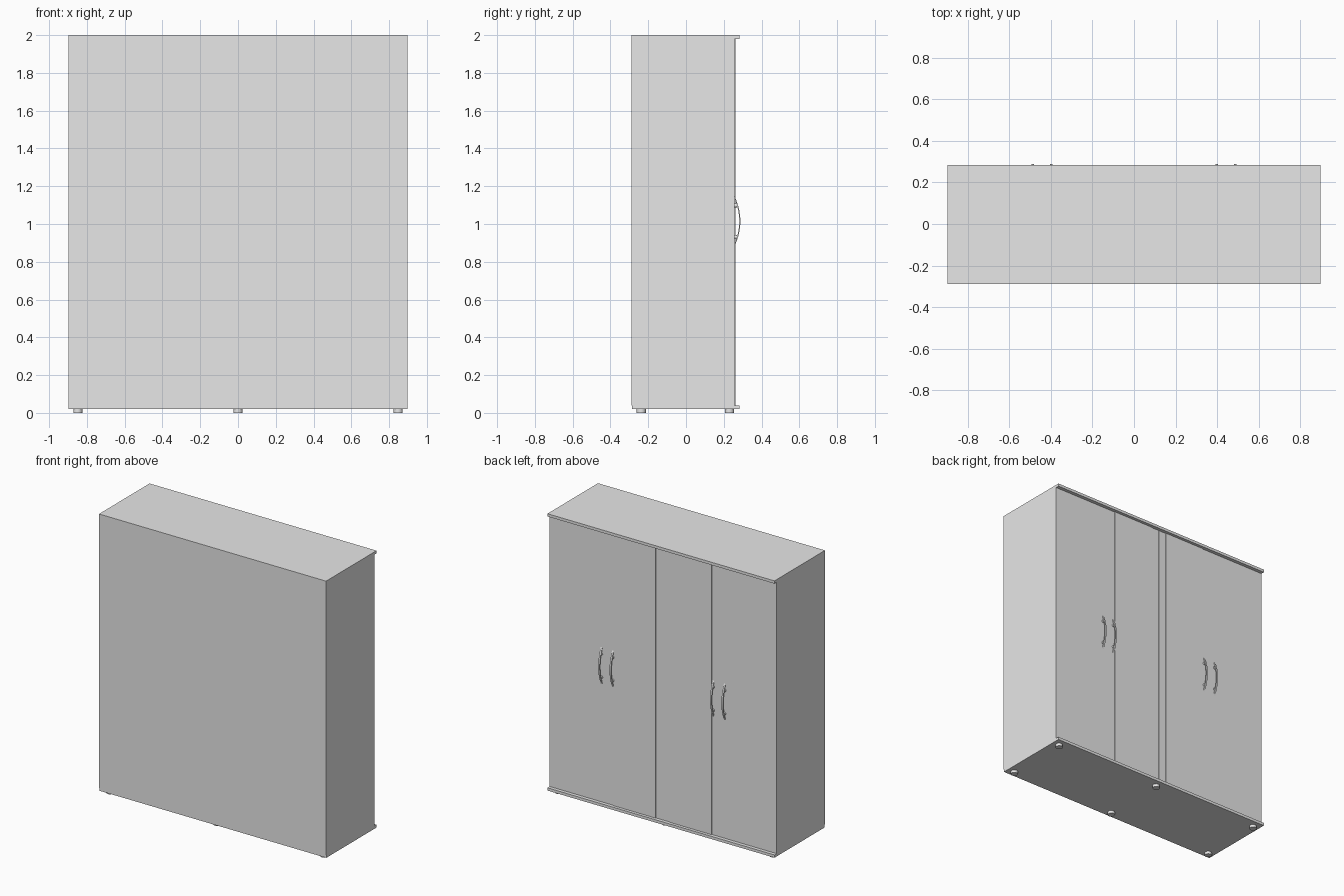
import bpy, bmesh, math
from mathutils import Matrix

if "Cube" in bpy.data.objects:
    bpy.data.objects.remove(bpy.data.objects["Cube"], do_unlink=True)

grey = bpy.data.materials.new("light_grey")
grey.use_nodes = True
grey.diffuse_color = (0.8, 0.8, 0.8, 1)
grey.node_tree.nodes["Principled BSDF"].inputs["Base Color"].default_value = (0.8, 0.8, 0.8, 1)

HALF_W, BACK, FACE, LIP = 0.898, -0.288, 0.258, 0.283
BOTTOM, TOP, BOARD = 0.02, 2.0, 0.02


def finish(name, bm):
    bmesh.ops.recalc_face_normals(bm, faces=bm.faces)
    mesh = bpy.data.meshes.new(name)
    bm.to_mesh(mesh)
    bm.free()
    mesh.materials.append(grey)
    obj = bpy.data.objects.new(name, mesh)
    bpy.context.collection.objects.link(obj)
    return obj


def box(name, x, y, z):
    """Box from (min, max) pairs."""
    bm = bmesh.new()
    bmesh.ops.create_cube(bm, size=1)
    for v in bm.verts:
        for i, (low, high) in enumerate((x, y, z)):
            v.co[i] = low if v.co[i] < 0 else high
    return finish(name, bm)


def add_cylinder(bm, radius, depth, centre, along_y=False):
    turn = Matrix.Rotation(math.pi / 2 if along_y else 0, 4, "X")
    bmesh.ops.create_cone(bm, cap_ends=True, segments=20, radius1=radius, radius2=radius,
                          depth=depth, matrix=Matrix.Translation(centre) @ turn)


def smooth(obj):
    bpy.ops.object.select_all(action="DESELECT")
    obj.select_set(True)
    bpy.context.view_layer.objects.active = obj
    bpy.ops.object.shade_smooth_by_angle()


# Carcass: the top and bottom boards overhang the doors
inner = (BOTTOM + BOARD, TOP - BOARD)
box("top_board", (-HALF_W, HALF_W), (BACK, LIP), (inner[1], TOP))
box("bottom_board", (-HALF_W, HALF_W), (BACK + 0.003, LIP), (BOTTOM, inner[0]))
box("back_panel", (-HALF_W + BOARD, HALF_W - BOARD), (BACK, BACK + 0.01), inner)
for side, name in ((-1, "right_side"), (1, "left_side")):
    edges = sorted((side * HALF_W, side * (HALF_W - BOARD)))
    box(name, edges, (BACK, FACE), inner)

# Four doors, with a thin raised panel on each middle one
SPLIT = 0.4425
for side, name in ((-1, "right"), (1, "left")):
    box(name + "_outer_door", sorted((side * (SPLIT + 0.0005), side * (HALF_W - BOARD))),
        (FACE - BOARD, FACE), inner)
    box(name + "_inner_door", sorted((side * 0.0005, side * SPLIT)),
        (FACE - BOARD, FACE), inner)
    box(name + "_raised_panel", sorted((side * 0.058, side * 0.385)),
        (FACE, FACE + 0.004), inner)


# Bowed handles on two short posts
def handle(name, x):
    bm = bmesh.new()
    mid, half, rise, thick, steps = 1.015, 0.13, 0.03, 0.006, 16
    ts = [-1 + 2 * i / steps for i in range(steps + 1)]
    outer = [(FACE + rise * (1 - t * t), mid + half * t) for t in ts]
    under = [(max(FACE, y - thick), z) for y, z in outer[1:-1]]
    loop = outer + under[::-1]
    face = bm.faces.new([bm.verts.new((x - 0.006, y, z)) for y, z in loop])
    ext = bmesh.ops.extrude_face_region(bm, geom=[face])["geom"]
    bmesh.ops.translate(bm, vec=(0.012, 0, 0),
                        verts=[g for g in ext if isinstance(g, bmesh.types.BMVert)])
    for s in (-1, 1):
        add_cylinder(bm, 0.01, 0.012, (x, FACE + 0.006, mid + s * 0.083), True)
    smooth(finish(name, bm))


for side, name in ((-1, "right"), (1, "left")):
    handle(name + "_inner_handle", side * 0.3975)
    handle(name + "_outer_handle", side * 0.4875)

# Round feet
for x, column in ((-0.848, "right"), (0, "middle"), (0.848, "left")):
    for y, row in ((-0.237, "front"), (0.23, "rear")):
        bm = bmesh.new()
        add_cylinder(bm, 0.024, BOTTOM, (x, y, BOTTOM / 2))
        smooth(finish(f"{row}_{column}_foot", bm))
